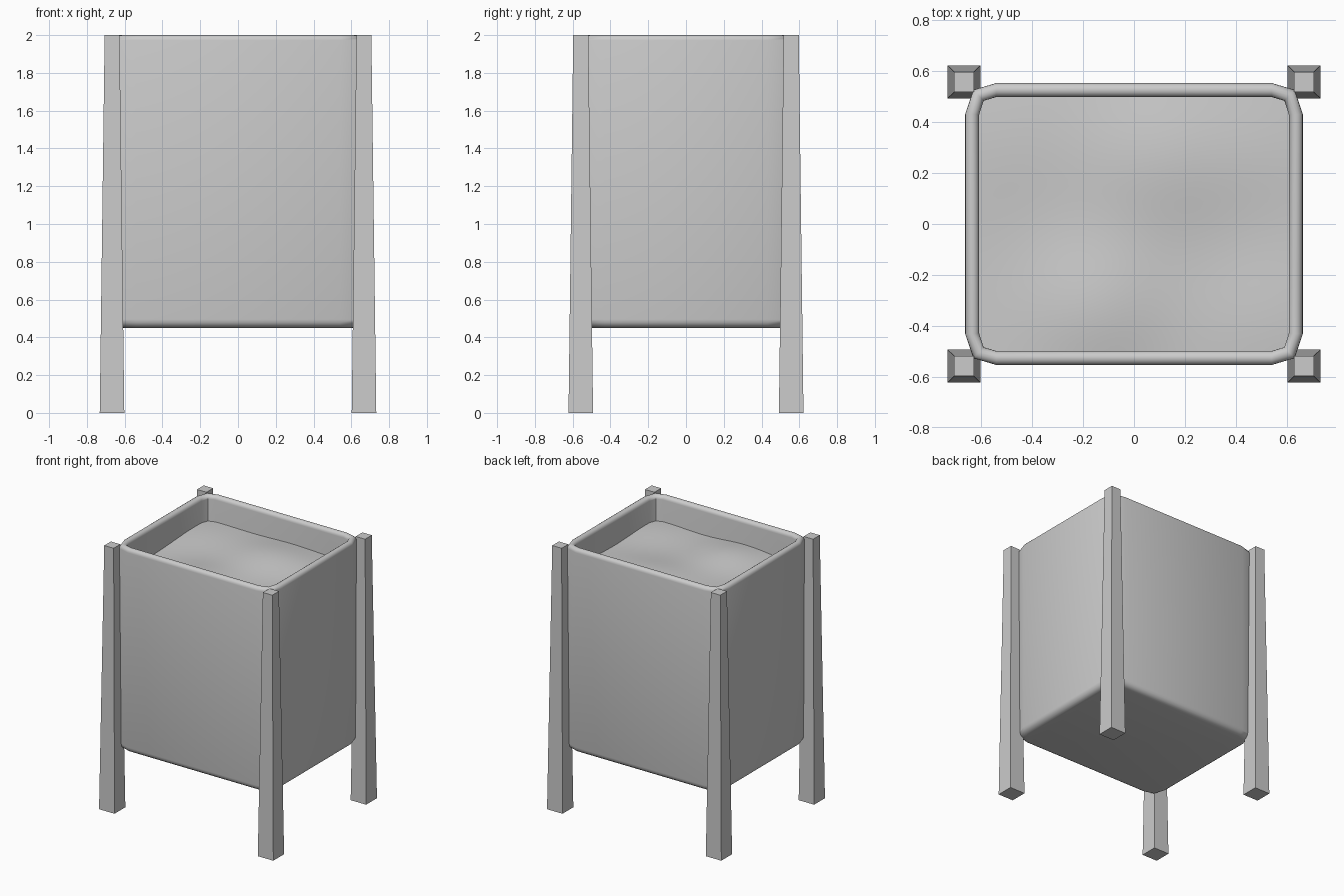
import bpy, bmesh
from math import sin, cos, pi, exp

if "Cube" in bpy.data.objects:
    bpy.data.objects.remove(bpy.data.objects["Cube"])


def make_object(name, bm, smooth):
    bmesh.ops.recalc_face_normals(bm, faces=bm.faces)
    mesh = bpy.data.meshes.new(name)
    bm.to_mesh(mesh)
    bm.free()
    obj = bpy.data.objects.new(name, mesh)
    bpy.context.collection.objects.link(obj)
    if smooth:
        bpy.ops.object.select_all(action='DESELECT')
        obj.select_set(True)
        bpy.context.view_layer.objects.active = obj
        bpy.ops.object.shade_smooth_by_angle(angle=0.9)
    return obj


def loft(bm, rings):
    loops = [[bm.verts.new(p) for p in ring] for ring in rings]
    n = len(loops[0])
    for a, b in zip(loops, loops[1:]):
        for i in range(n):
            j = (i + 1) % n
            bm.faces.new((a[i], a[j], b[j], b[i]))
    bm.faces.new(loops[0])
    bm.faces.new(loops[-1])


# Planter box: rounded-rectangle rings following a wall profile
HX, HY = 0.662, 0.553


def box_ring(inset, z):
    hx, hy = HX - inset, HY - inset
    cx, cy = 0.54, 0.43
    quarter = [(hx, cy), (cx + (hx - cx) * 0.74, cy + (hy - cy) * 0.78), (cx, hy)]
    pts = quarter + [(-x, y) for x, y in reversed(quarter)]
    pts += [(-x, -y) for x, y in pts]
    return [(x, y, z) for x, y in pts]


WALL, BASE_R = 0.055, 0.045
profile = [(BASE_R * (1 - sin(a)), 0.45 + BASE_R * (1 - cos(a)))
           for a in [i * pi / 8 for i in range(5)]]
half = WALL / 2
profile += [(half - half * cos(a), 2 - half + half * sin(a))
            for a in [i * pi / 8 for i in range(9)]]
profile.append((WALL, 0.51))
bm = bmesh.new()
loft(bm, [box_ring(inset, z) for inset, z in profile])
make_object("planter_box", bm, True)

# Soil: gently mounded surface inside the box
mounds = [(-0.15, -0.33, 0.20, 0.05), (0.10, 0.26, 0.22, 0.05),
          (0.52, -0.38, 0.22, 0.03), (-0.50, 0.35, 0.25, 0.03),
          (0.48, 0.25, 0.2, 0.02)]
bm = bmesh.new()
bmesh.ops.create_grid(bm, x_segments=40, y_segments=34, size=1)
for v in bm.verts:
    x, y = v.co.x * 0.608, v.co.y * 0.5
    h = sum(a * exp(-((x - mx) ** 2 + (y - my) ** 2) / (2 * s * s)) for mx, my, s, a in mounds)
    v.co = (x, y, 1.78 + h)
make_object("soil", bm, True)

# Four tapered corner legs
for sx, side in ((-1, "left"), (1, "right")):
    for sy, end in ((-1, "front"), (1, "back")):
        rings = []
        for x0, x1, y0, y1, z in ((0.602, 0.732, 0.492, 0.622, 0), (0.627, 0.706, 0.517, 0.597, 2)):
            rings.append([(sx * x, sy * y, z) for x, y in ((x0, y0), (x1, y0), (x1, y1), (x0, y1))])
        bm = bmesh.new()
        loft(bm, rings)
        make_object(f"{end}_{side}_leg", bm, False)
